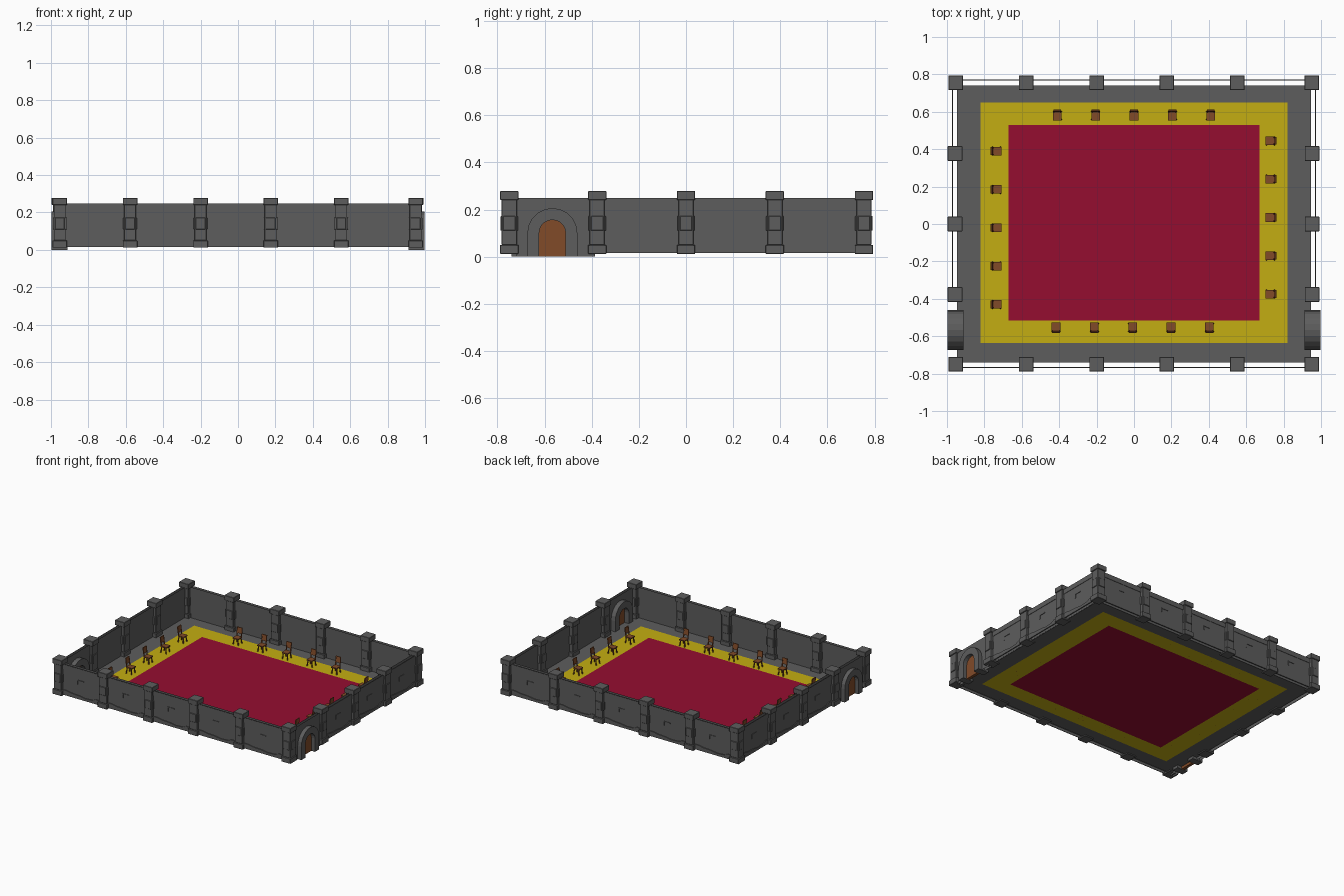
import bpy, bmesh, math
from mathutils import Matrix, Vector

if "Cube" in bpy.data.objects:
    bpy.data.objects.remove(bpy.data.objects["Cube"])


def material(name, rgb):
    m = bpy.data.materials.new(name)
    m.diffuse_color = (*rgb, 1)
    m.use_nodes = True
    m.node_tree.nodes["Principled BSDF"].inputs["Base Color"].default_value = m.diffuse_color
    return m


RED = material("red_carpet", (0.3, 0.004, 0.03))
GOLD = material("gold_border", (0.55, 0.42, 0.006))
WOOD = material("brown_wood", (0.22, 0.07, 0.022))
STONE = material("dark_stone", (0.11, 0.11, 0.11))


def mesh_from(name, bm, mat):
    me = bpy.data.meshes.new(name)
    bm.to_mesh(me)
    bm.free()
    me.materials.append(mat)
    return me


def place(name, me, matrix=Matrix()):
    ob = bpy.data.objects.new(name, me)
    ob.matrix_world = matrix
    bpy.context.collection.objects.link(ob)
    return ob


def box(bm, x0, x1, y0, y1, z0, z1, shear=(0, 0)):
    """Box whose top face can be shifted sideways."""
    r = bmesh.ops.create_cube(bm, size=1)
    for v in r["verts"]:
        top = v.co.z > 0
        v.co = Vector((x0 if v.co.x < 0 else x1, y0 if v.co.y < 0 else y1, z1 if top else z0))
        if top:
            v.co += Vector((*shear, 0))


def prism(bm, pts, d_in, d_out, sides=True):
    """Counter-clockwise (u, z) outline between two depths; -y is outward."""
    out = [bm.verts.new((u, -d_out, z)) for u, z in pts]
    inn = [bm.verts.new((u, -d_in, z)) for u, z in pts]
    bm.faces.new(out)
    bm.faces.new(inn[::-1])
    if sides:
        n = len(pts)
        for i in range(n):
            j = (i + 1) % n
            bm.faces.new((out[j], out[i], inn[i], inn[j]))


def rect(u0, u1, z0, z1):
    return [(u0, z0), (u1, z0), (u1, z1), (u0, z1)]


def arch(c, r, spring=0.1, n=10):
    """Door outline from bottom left, over the top, to bottom right."""
    curve = [(c - r * math.cos(math.pi * i / n), spring + r * math.sin(math.pi * i / n)) for i in range(n + 1)]
    return [(c - r, 0.0)] + curve + [(c + r, 0.0)]


# Floor, gold border and red carpet, all in one plane
def floor_part(name, outer, inner, mat, z=0.02):
    bm = bmesh.new()

    def loop(r):
        x, y0, y1 = r
        return [bm.verts.new(p) for p in ((-x, y0, z), (x, y0, z), (x, y1, z), (-x, y1, z))]
    o = loop(outer)
    if inner:
        i = loop(inner)
        for k in range(4):
            m = (k + 1) % 4
            bm.faces.new((o[k], o[m], i[m], i[k]))
    else:
        bm.faces.new(o)
    place(name, mesh_from(name, bm, mat))


floor_r, gold_r, red_r = (0.947, -0.74, 0.74), (0.82, -0.635, 0.65), (0.67, -0.515, 0.53)
floor_part("stone_floor", floor_r, gold_r, STONE)
floor_part("carpet_border", gold_r, red_r, GOLD)
floor_part("carpet", red_r, None, RED)

# Pillars: plinth, shaft, projecting stones and cap
bm = bmesh.new()
for half, z0, z1 in ((0.039, 0.012, 0.05), (0.032, 0.05, 0.243), (0.039, 0.241, 0.278)):
    box(bm, -half, half, -half, half, z0, z1)
for a, b in ((0.026, 0.037), (0.037, 0.026)):
    box(bm, -a, a, -b, b, 0.11, 0.172)
bmesh.ops.bevel(bm, geom=bm.edges[:], offset=0.002, segments=1, affect='EDGES')
pillar = mesh_from("pillar", bm, STONE)

XS = [-0.953, -0.577, -0.2, 0.175, 0.552, 0.95]
YS = [-0.75, -0.377, 0.0, 0.377, 0.755]
for x in XS:
    for y in (YS[0], YS[-1]):
        place("pillar", pillar, Matrix.Translation((x, y, 0)))
for x in (-0.957, 0.952):
    for y in YS[1:-1]:
        place("pillar", pillar, Matrix.Translation((x, y, 0)))


# Wall bays: two stone sheets with coping, broken plinth and a chipped brick
def wall_bay(bm, a, b):
    a, b = a + 0.03, b - 0.03
    prism(bm, rect(a, b, 0.016, 0.248), 0.0, 0.022, sides=False)
    w = b - a
    rubble = [(0, 0.018), (1, 0.018), (1, 0.05), (0.88, 0.053), (0.8, 0.04), (0.6, 0.036),
              (0.45, 0.044), (0.25, 0.047), (0.12, 0.055), (0, 0.055)]
    prism(bm, [(a + w * t, z) for t, z in rubble], 0.022, 0.028)
    prism(bm, rect(a, b, 0.21, 0.246), 0.022, 0.025)
    c = a + w * 0.45
    prism(bm, [(c - 0.02, 0.125), (c - 0.014, 0.125), (c - 0.014, 0.152), (c + 0.035, 0.152),
               (c + 0.035, 0.158), (c - 0.02, 0.158)], 0.022, 0.026)


# Door bay: wall with arched opening, stone arch and wooden door
def door_bay(bm, wood, a, b, c):
    prism(bm, [(a, 0.0)] + arch(c, 0.056) + [(b, 0.0), (b, 0.248), (a, 0.248)], 0.0, 0.022, sides=False)
    prism(bm, arch(c, 0.106)[::-1] + arch(c, 0.056), -0.035, 0.052)
    prism(wood, arch(c, 0.057)[::-1], 0.0, 0.022)


for side, dist, stops in (("front", 0.743, XS), ("back", 0.745, XS), ("right", 0.946, YS), ("left", 0.946, YS)):
    angle = {"front": 0, "right": 90, "back": 180, "left": 270}[side]
    sign = 1 if side in ("front", "right") else -1
    us = sorted(sign * s for s in stops)
    m = Matrix.Rotation(math.radians(angle), 4, 'Z') @ Matrix.Translation((0, -dist, 0))
    bm, wood = bmesh.new(), bmesh.new()
    for a, b in zip(us, us[1:]):
        centre = sign * -0.567
        if stops is YS and a < centre < b:
            door_bay(bm, wood, a + 0.03, b - 0.01, centre)
        else:
            wall_bay(bm, a, b)
    place(side + "_wall", mesh_from(side + "_wall", bm, STONE), m)
    if stops is YS:
        place(side + "_door", mesh_from(side + "_door", wood, WOOD), m)
    else:
        wood.free()

# Chair: seat, splayed legs, leaning back (the back is at +y)
bm = bmesh.new()
box(bm, -0.023, 0.023, -0.027, 0.022, 0.062, 0.07)
for sx in (-1, 1):
    for sy in (-1, 1):
        cx, cy = sx * 0.021, sy * 0.022
        box(bm, cx - 0.003, cx + 0.003, cy - 0.003, cy + 0.003, 0.02, 0.063, (-sx * 0.005, -sy * 0.005))
    box(bm, sx * 0.018 - 0.003, sx * 0.018 + 0.003, 0.016, 0.022, 0.068, 0.13, (0, 0.008))
box(bm, -0.021, 0.021, 0.02, 0.026, 0.09, 0.133, (0, 0.005))
chair = mesh_from("chair", bm, WOOD)

# Five chairs along each side, facing the carpet
for i in range(5):
    t = 0.205 * (i - 2)
    for x, y, deg in ((t, 0.58, 0), (t - 0.007, -0.553, 180), (0.73, t + 0.035, -90), (-0.735, t - 0.02, 90)):
        place("chair", chair, Matrix.Translation((x, y, 0)) @ Matrix.Rotation(math.radians(deg), 4, 'Z'))
